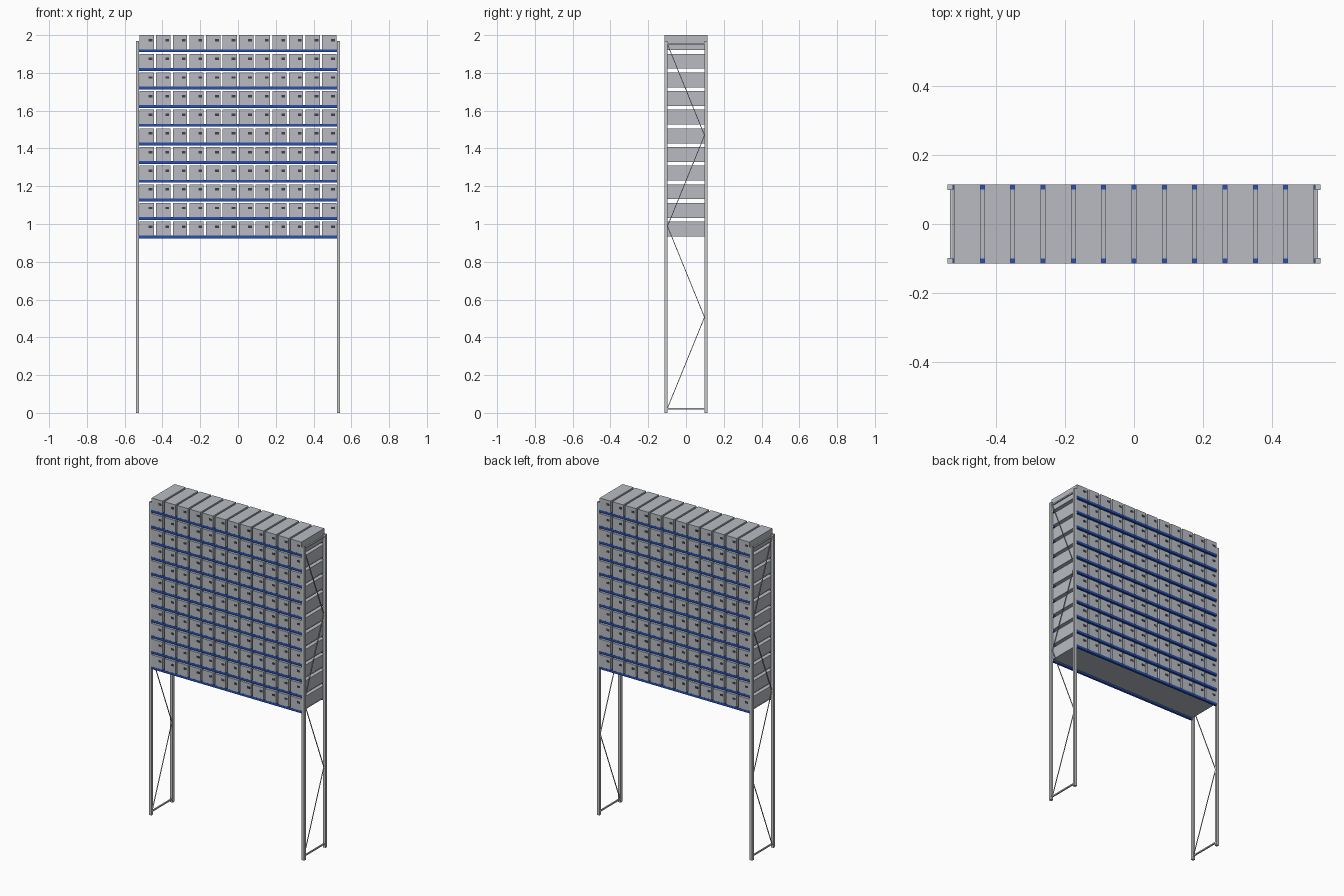
import bpy, bmesh
from mathutils import Vector

if "Cube" in bpy.data.objects:
    bpy.data.objects.remove(bpy.data.objects["Cube"], do_unlink=True)

ROWS, COLS = 11, 12
PITCH_X, PITCH_Z = 0.0878, 0.0987
BOX_W, BOX_H, HALF_D = 0.076, 0.075, 0.114
POST_X, POST_Y = 0.532, 0.106


def material(name, rgb):
    m = bpy.data.materials.new(name)
    m.use_nodes = True
    m.diffuse_color = (*rgb, 1)
    m.node_tree.nodes["Principled BSDF"].inputs["Base Color"].default_value = (*rgb, 1)
    return m


bin_grey = material("bin grey", (0.48, 0.50, 0.54))
steel = material("galvanised steel", (0.56, 0.57, 0.58))
blue = material("beam blue", (0.02, 0.08, 0.45))
dark = material("dark slot", (0.045, 0.05, 0.07))


def add_box(bm, centre, size):
    verts = bmesh.ops.create_cube(bm, size=1)["verts"]
    bmesh.ops.scale(bm, vec=size, verts=verts)
    bmesh.ops.translate(bm, vec=centre, verts=verts)
    return verts


def add_bar(bm, a, b, t):
    """Square bar running from point a to point b."""
    a, b = Vector(a), Vector(b)
    verts = add_box(bm, (0, 0, 0), (t, t, (b - a).length))
    rot = (b - a).to_track_quat('Z', 'X').to_matrix()
    bmesh.ops.rotate(bm, matrix=rot, verts=verts)
    bmesh.ops.translate(bm, vec=(a + b) / 2, verts=verts)


def finish(bm, name, mat):
    mesh = bpy.data.meshes.new(name)
    bm.to_mesh(mesh)
    bm.free()
    mesh.materials.append(mat)
    ob = bpy.data.objects.new(name, mesh)
    bpy.context.collection.objects.link(ob)
    return ob


# Shelf levels: bins, their slots, the panel and the two beams
for row in range(ROWS):
    top = 2.0 - row * PITCH_Z
    base = top - BOX_H
    bins, slots, beams, panel = (bmesh.new() for _ in range(4))
    for col in range(COLS):
        x = (col - (COLS - 1) / 2) * PITCH_X
        add_box(bins, (x, 0, base + BOX_H / 2), (BOX_W, HALF_D * 2, BOX_H))
        for side in (-1, 1):
            add_box(slots, (x - side * 0.02, side * HALF_D, top - 0.027),
                    (0.02, 0.002, 0.013))
    for side in (-1, 1):
        add_box(beams, (0, side * 0.1075, base - 0.0075), (1.052, 0.014, 0.015))
    add_box(panel, (0, 0, base - 0.002), (1.046, 0.201, 0.004))
    finish(bins, f"bins_{row + 1}", bin_grey)
    finish(slots, f"bin_slots_{row + 1}", dark)
    finish(beams, f"beams_{row + 1}", blue)
    finish(panel, f"shelf_panel_{row + 1}", bin_grey)

# End frames: two posts, two cross bars and zigzag bracing
for side, label in ((-1, "right"), (1, "left")):
    posts, bars, braces = bmesh.new(), bmesh.new(), bmesh.new()
    for y in (-POST_Y, POST_Y):
        add_box(posts, (side * POST_X, y, 0.985), (0.017, 0.016, 1.97))
    x = side * 0.529
    for z in (0.022, 1.955):
        add_box(bars, (x, 0, z), (0.008, POST_Y * 2 - 0.01, 0.008))
    points = [(x, 0.098 * (-1) ** (i + 1), 0.025 + i * 0.4815) for i in range(5)]
    for a, b in zip(points, points[1:]):
        add_bar(braces, a, b, 0.004)
    finish(posts, f"{label}_posts", steel)
    finish(bars, f"{label}_cross_bars", steel)
    finish(braces, f"{label}_braces", steel)
